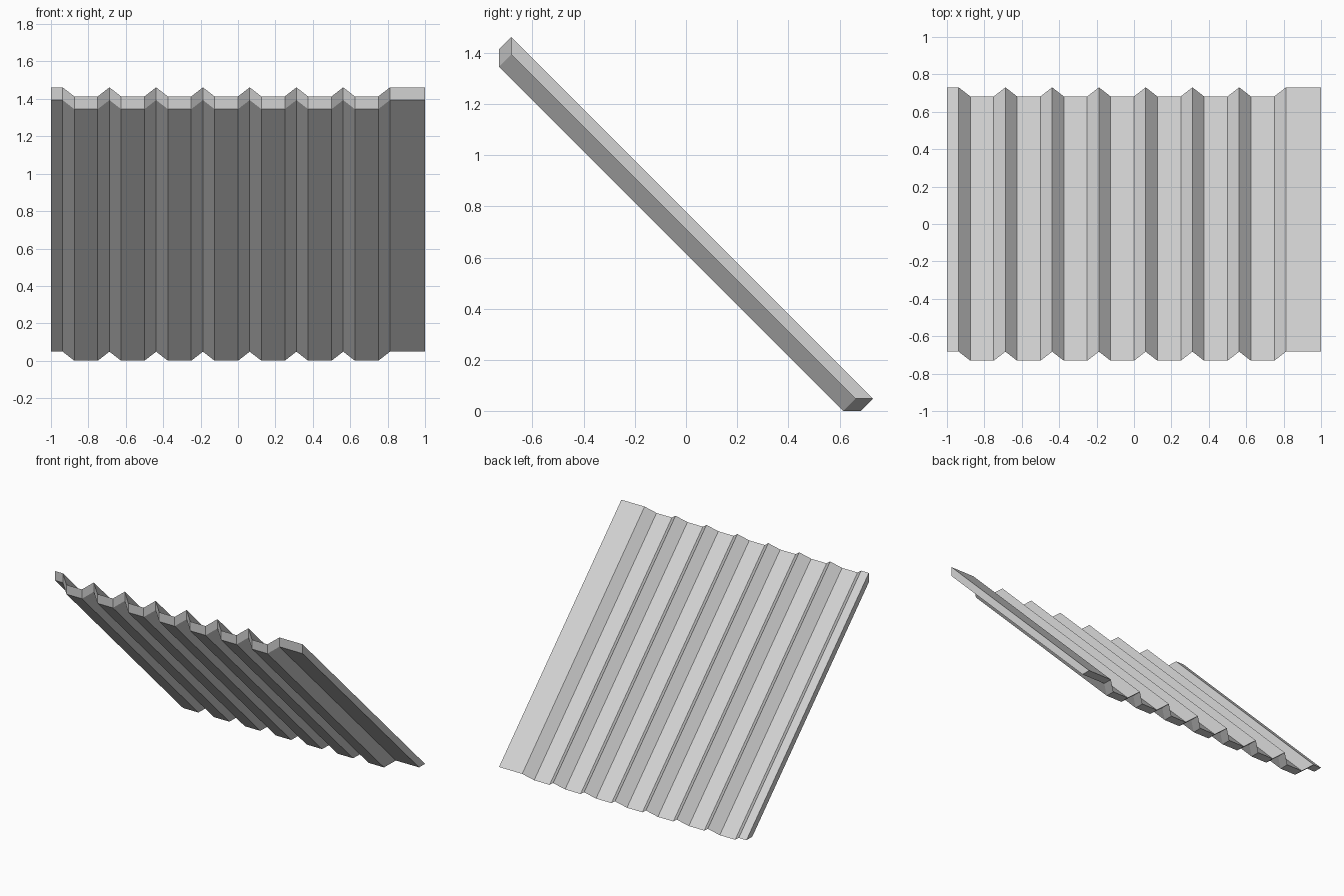
import bpy, bmesh

if "Cube" in bpy.data.objects:
    bpy.data.objects.remove(bpy.data.objects["Cube"])

# Corrugation profile across the width: (x, level), level 0 = trough, 1 = ridge
profile = [(-1.0, 1), (-0.9375, 1)]
for i in range(7):
    trough = -0.875 + 0.25 * i
    profile += [(trough, 0), (trough + 0.125, 0), (trough + 0.1875, 1)]
profile.append((1.0, 1))

RISE = 0.0485   # ridge offset along both y and z
THICK = 0.068   # vertical thickness

# Each section is a parallelogram: top edge cut plumb, bottom edge cut level
bm = bmesh.new()
sections = []
for x, level in profile:
    d = RISE * level
    corners = [(-0.731, 1.413), (-0.731, 1.413 - THICK),
               (0.682 - THICK, 0.0), (0.682, 0.0)]
    sections.append([bm.verts.new((x, y + d, z + d)) for y, z in corners])

# Skin between neighbouring sections, then close both sides
for a, b in zip(sections, sections[1:]):
    for k in range(4):
        n = (k + 1) % 4
        bm.faces.new((a[k], a[n], b[n], b[k]))
bm.faces.new(sections[0])
bm.faces.new(sections[-1])
bmesh.ops.recalc_face_normals(bm, faces=bm.faces)

mesh = bpy.data.meshes.new("corrugated_roof_sheet")
bm.to_mesh(mesh)
bm.free()
sheet = bpy.data.objects.new("corrugated_roof_sheet", mesh)
bpy.context.collection.objects.link(sheet)

# Plain light grey metal
grey = bpy.data.materials.new("light_grey_metal")
grey.diffuse_color = (0.65, 0.65, 0.65, 1)
grey.use_nodes = True
grey.node_tree.nodes["Principled BSDF"].inputs["Base Color"].default_value = grey.diffuse_color
mesh.materials.append(grey)
